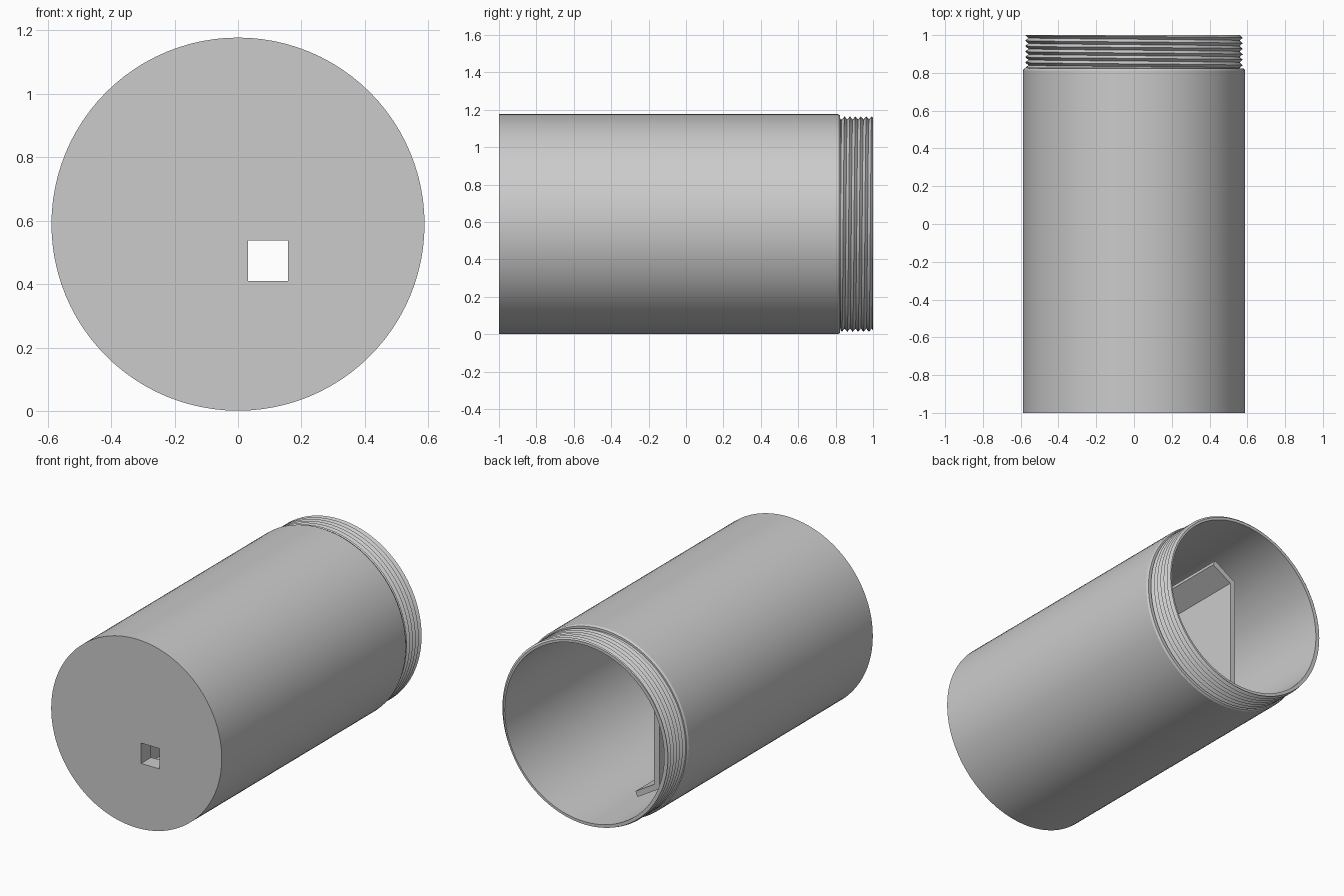
import bpy, bmesh, math

if "Cube" in bpy.data.objects:
    bpy.data.objects.remove(bpy.data.objects["Cube"])

CZ = 0.589          # height of the tube axis
SEG = 96
grey = bpy.data.materials.new("plain_grey")
grey.diffuse_color = (0.6, 0.6, 0.6, 1)
grey.use_nodes = True
grey.node_tree.nodes["Principled BSDF"].inputs["Base Color"].default_value = grey.diffuse_color


def finish(bm, name, smooth=True):
    bmesh.ops.recalc_face_normals(bm, faces=bm.faces)
    me = bpy.data.meshes.new(name)
    bm.to_mesh(me)
    bm.free()
    ob = bpy.data.objects.new(name, me)
    bpy.context.collection.objects.link(ob)
    me.materials.append(grey)
    if smooth:
        select(ob)
        bpy.ops.object.shade_smooth_by_angle(angle=math.radians(30))
    return ob


def select(ob):
    bpy.ops.object.select_all(action='DESELECT')
    ob.select_set(True)
    bpy.context.view_layer.objects.active = ob


def on_axis(r, y, a):
    return (r * math.cos(a), y, CZ + r * math.sin(a))


def prism(name, outline, y0, y1, smooth=False):
    """Extrude an x/z outline along y."""
    bm = bmesh.new()
    a = [bm.verts.new((x, y0, CZ + z)) for x, z in outline]
    b = [bm.verts.new((x, y1, CZ + z)) for x, z in outline]
    n = len(a)
    bm.faces.new(a)
    bm.faces.new(b[::-1])
    for i in range(n):
        j = (i + 1) % n
        bm.faces.new((a[i], a[j], b[j], b[i]))
    return finish(bm, name, smooth)


# Tube body: closed front, chamfered shoulder, narrow neck, hollow inside
profile = [(0.588, -1), (0.588, 0.812), (0.581, 0.824), (0.558, 0.824),
           (0.558, 1), (0.55, 1), (0.55, -0.9)]
bm = bmesh.new()
rings = [[bm.verts.new(on_axis(r, y, 2 * math.pi * i / SEG)) for i in range(SEG)]
         for r, y in profile]
for p, q in zip(rings, rings[1:]):
    for i in range(SEG):
        j = (i + 1) % SEG
        bm.faces.new((p[i], p[j], q[j], q[i]))
bm.faces.new(rings[0])
bm.faces.new(rings[-1])
body = finish(bm, "tube_body", False)

# Square hole through the front wall
cutter = prism("hole_cutter", [(0.032, -0.179), (0.158, -0.179),
                               (0.158, -0.052), (0.032, -0.052)], -1.1, -0.8)
cutter.hide_render = True
mod = body.modifiers.new("hole", 'BOOLEAN')
mod.operation = 'DIFFERENCE'
mod.solver = 'EXACT'
mod.object = cutter
select(body)
bpy.ops.object.modifier_apply(modifier=mod.name)
bpy.data.objects.remove(cutter, do_unlink=True)
select(body)
bpy.ops.object.shade_smooth_by_angle(angle=math.radians(30))

# Helical screw thread around the neck
PITCH, Y0, Y1, R0, R1 = 0.029, 0.826, 1.0, 0.559, 0.576
turns = math.ceil((Y1 - Y0) / PITCH)
bm = bmesh.new()
cols = []
for i in range(SEG + 1):
    t = i / SEG
    pts = [(0.555, Y0)]
    for k in range(-2, 2 * turns + 1):
        y = min(max(Y0 + PITCH * (k / 2 + t), Y0), Y1)
        u = ((y - Y0) / PITCH - t) % 1.0
        pts.append((R0 + (R1 - R0) * (1 - abs(2 * u - 1)), y))
    pts.append((0.555, Y1))
    cols.append([bm.verts.new(on_axis(r, y, 2 * math.pi * t)) for r, y in pts])
for p, q in zip(cols, cols[1:]):
    for k in range(len(p) - 1):
        bm.faces.new((p[k], q[k], q[k + 1], p[k + 1]))
bmesh.ops.remove_doubles(bm, verts=bm.verts, dist=1e-5)
bmesh.ops.dissolve_degenerate(bm, edges=bm.edges, dist=1e-5)
finish(bm, "screw_thread")

# Inner divider: upright panel with slanted flanges reaching the tube wall
upper = [(-0.25, 0.425), (-0.1, 0.515), (-0.085, 0.483), (-0.215, 0.405)]
outline = upper + [(x, -z) for x, z in reversed(upper)]
prism("inner_divider", outline, -0.91, 0.62)
